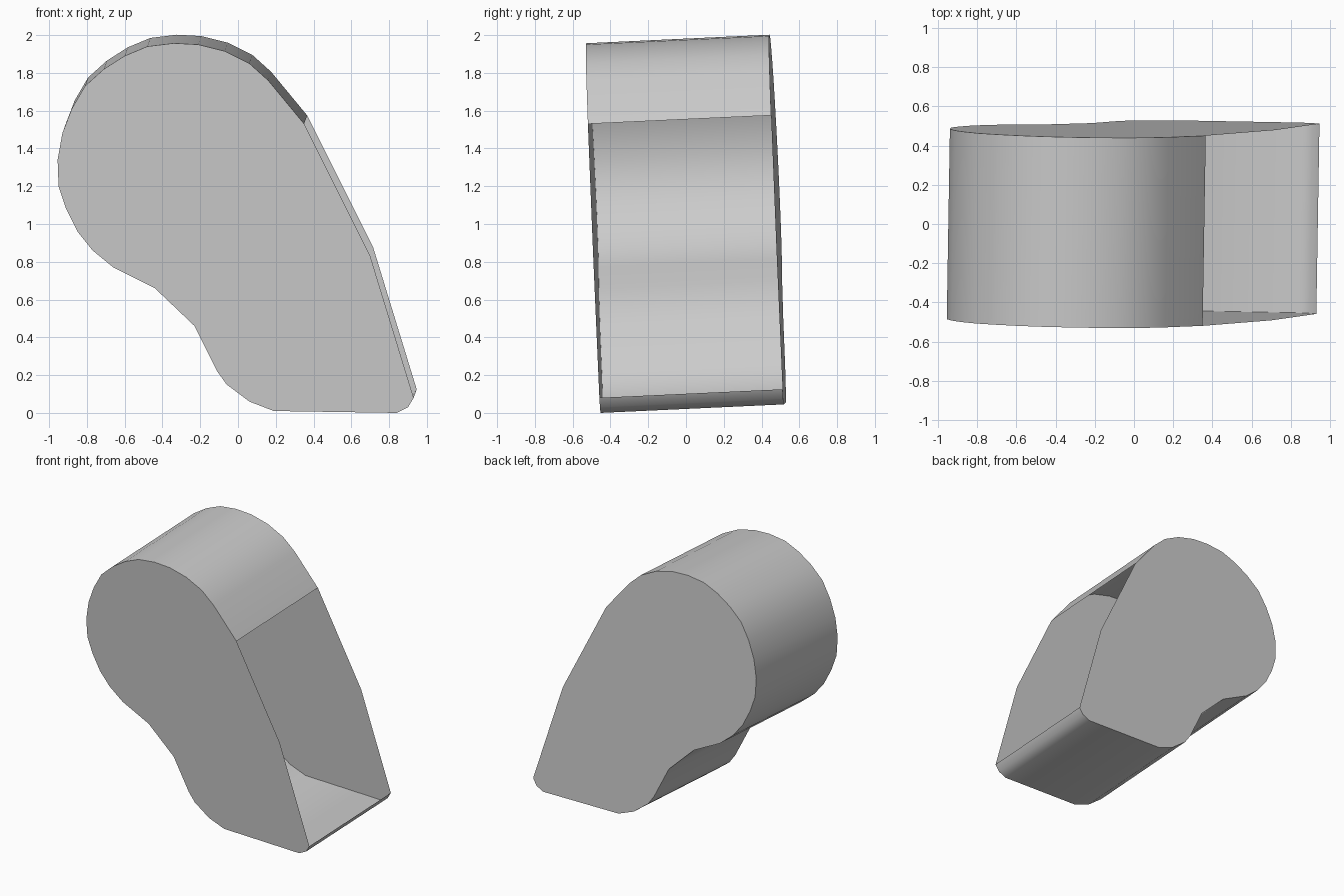
import bpy, bmesh, math
from mathutils import Vector

if "Cube" in bpy.data.objects:
    bpy.data.objects.remove(bpy.data.objects["Cube"])

# Outline of the front cap (x, z), running from the top of the open side
# counter-clockwise round to its bottom; the last point is the open rim's bend.
outline = [
    (0.35, 1.53), (0.16, 1.76), (0.06, 1.85), (-0.07, 1.915), (-0.21, 1.95),
    (-0.34, 1.957), (-0.48, 1.94), (-0.60, 1.89), (-0.71, 1.82), (-0.81, 1.73),
    (-0.88, 1.61), (-0.93, 1.48), (-0.955, 1.34), (-0.95, 1.20), (-0.91, 1.08),
    (-0.85, 0.96), (-0.77, 0.86), (-0.66, 0.77), (-0.44, 0.66), (-0.23, 0.46),
    (-0.11, 0.22), (-0.06, 0.15), (0.06, 0.06), (0.19, 0.01), (0.84, 0.0),
    (0.90, 0.03), (0.93, 0.08), (0.70, 0.83),
]
sweep = Vector((0.016, 0.97, 0.045))   # slightly tilted depth direction


def cap_point(x, z):
    """Point on the tilted plane of the front cap."""
    return Vector((x, -0.437 - 0.019 * x - 0.0495 * z, z))


bm = bmesh.new()
front = [bm.verts.new(cap_point(x, z)) for x, z in outline]
back = [bm.verts.new(v.co + sweep) for v in front]

# Flat end caps
bm.faces.new(front)
bm.faces.new(back[::-1])

# Side wall, left open on the right between the caps
for i in range(len(outline) - 2):
    bm.faces.new((front[i], back[i], back[i + 1], front[i + 1]))

mesh = bpy.data.meshes.new("open_shell")
bm.to_mesh(mesh)
bm.free()
shell = bpy.data.objects.new("open_shell", mesh)
bpy.context.collection.objects.link(shell)
bpy.context.view_layer.objects.active = shell
shell.select_set(True)
bpy.ops.object.shade_smooth_by_angle(angle=math.radians(35))
